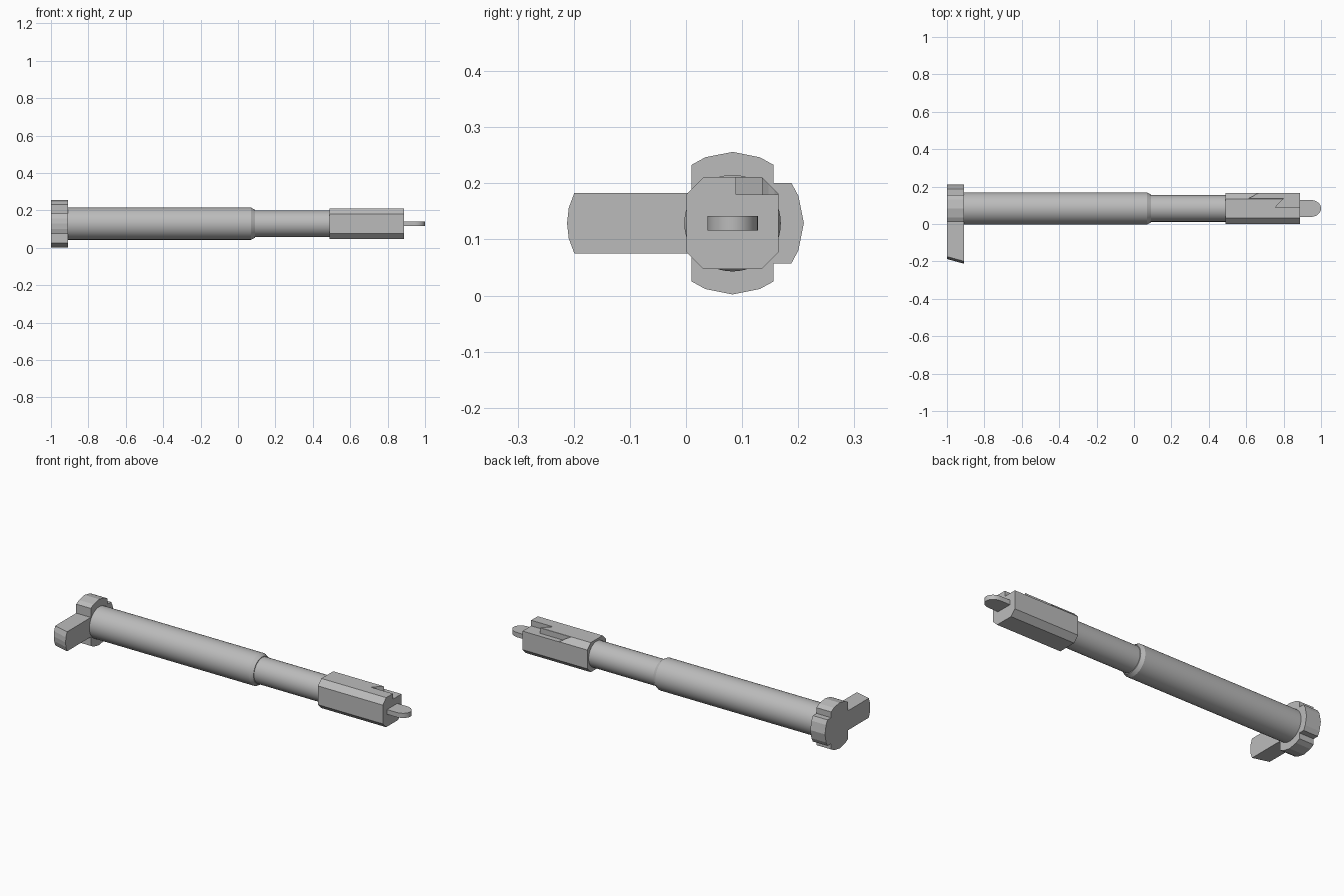
import bpy, bmesh, math
from mathutils import Vector

cube = bpy.data.objects.get("Cube")
if cube:
    bpy.data.objects.remove(cube, do_unlink=True)

CY, CZ = 0.083, 0.129  # long axis of the model

grey = bpy.data.materials.new("plain grey")
grey.use_nodes = True
grey.diffuse_color = (0.5, 0.5, 0.5, 1)
grey.node_tree.nodes["Principled BSDF"].inputs["Base Color"].default_value = (0.5, 0.5, 0.5, 1)


def finish(name, bm, smooth=False):
    bmesh.ops.recalc_face_normals(bm, faces=bm.faces)
    mesh = bpy.data.meshes.new(name)
    bm.to_mesh(mesh)
    bm.free()
    mesh.materials.append(grey)
    ob = bpy.data.objects.new(name, mesh)
    bpy.context.collection.objects.link(ob)
    if smooth:
        bpy.ops.object.select_all(action='DESELECT')
        ob.select_set(True)
        bpy.context.view_layer.objects.active = ob
        bpy.ops.object.shade_smooth_by_angle(angle=math.radians(25))
    return ob


def prism(name, points, direction, smooth=False):
    """Extrude a flat outline along a direction."""
    bm = bmesh.new()
    face = bm.faces.new([bm.verts.new(p) for p in points])
    new = bmesh.ops.extrude_face_region(bm, geom=[face])["geom"]
    bmesh.ops.translate(bm, vec=Vector(direction),
                        verts=[v for v in new if isinstance(v, bmesh.types.BMVert)])
    return finish(name, bm, smooth)


def along_x(name, outline, x0, x1, smooth=False):
    return prism(name, [(x0, y, z) for y, z in outline], (x1 - x0, 0, 0), smooth)


def lathe(name, profile, sides=48):
    """Turn an (x, radius) profile around the long axis."""
    bm = bmesh.new()
    rings = []
    for x, r in profile:
        rings.append([bm.verts.new((x, CY + r * math.cos(a), CZ + r * math.sin(a)))
                      for a in (math.tau * i / sides for i in range(sides))])
    for a, b in zip(rings, rings[1:]):
        for i in range(sides):
            j = (i + 1) % sides
            bm.faces.new((a[i], a[j], b[j], b[i]))
    bm.faces.new(rings[0])
    bm.faces.new(rings[-1])
    return finish(name, bm, True)


# Stepped shaft
lathe("main_barrel", [(-0.92, 0.086), (0.07, 0.086), (0.09, 0.075), (0.09, 0.06)])
lathe("thin_shaft", [(0.06, 0.071), (0.5, 0.071)])

# Lobed end disc: faceted arcs closed across the axis
R = 0.127


def lobe(name, half, turn):
    top = math.sqrt(R * R - half * half)
    step = math.tau / 16
    pts = [(-half, 0), (-half, top)]
    pts += [(R * math.sin(i * step), R * math.cos(i * step)) for i in (-1, 0, 1)]
    pts += [(half, top), (half, 0)]
    c, s = math.cos(turn), math.sin(turn)
    along_x(name, [(CY + u * c + v * s, CZ - u * s + v * c) for u, v in pts], -1, -0.91)


lobe("upper_lobe", 0.073, 0)
lobe("lower_lobe", 0.073, math.pi)
lobe("back_lobe", 0.072, math.pi / 2)

# Long arm with a rounded, slanted end
bm = bmesh.new()
ends = []
for x, tip in ((-1, -0.187), (-0.91, -0.212)):
    ring = [(CY, CZ + 0.054), (tip + 0.013, CZ + 0.054), (tip + 0.003, CZ + 0.027), (tip, CZ),
            (tip + 0.003, CZ - 0.027), (tip + 0.013, CZ - 0.054), (CY, CZ - 0.054)]
    ends.append([bm.verts.new((x, y, z)) for y, z in ring])
    bm.faces.new(ends[-1])
for i in range(len(ends[0])):
    j = (i + 1) % len(ends[0])
    bm.faces.new((ends[0][i], ends[0][j], ends[1][j], ends[1][i]))
finish("side_arm", bm)

# Chamfered square head
h, c = 0.082, 0.052
outline = [(h, c), (c, h), (-c, h), (-h, c), (-h, -c), (-c, -h), (c, -h), (h, -c)]
head = along_x("square_head", [(CY + u, CZ + v) for u, v in outline], 0.49, 0.888)

# Step cut into the upper back corner, with a curved run-out and a pointed slot
cut = [(0.61, 0.136), (0.8, 0.136), (0.755, 0.089), (0.92, 0.089), (0.92, 0.2), (0.72, 0.2),
       (0.67, 0.166), (0.65, 0.158), (0.635, 0.147)]
cutter = prism("step_cutter", [(x, y, 0.18) for x, y in cut], (0, 0, 0.06))
cutter.hide_render = True
mod = head.modifiers.new("step", 'BOOLEAN')
mod.operation = 'DIFFERENCE'
mod.solver = 'EXACT'
mod.object = cutter
bpy.context.view_layer.objects.active = head
bpy.ops.object.modifier_apply(modifier=mod.name)
bpy.data.objects.remove(cutter, do_unlink=True)

# Flat rounded tongue at the tip
arc = [math.pi * i / 16 - math.pi / 2 for i in range(17)]
tongue = [(0.87, CY + 0.045), (0.87, CY - 0.045)]
tongue += [(0.945 + 0.055 * math.cos(a), CY + 0.045 * math.sin(a)) for a in arc]
prism("tip_tongue", [(x, y, 0.116) for x, y in tongue], (0, 0, 0.026), True)
